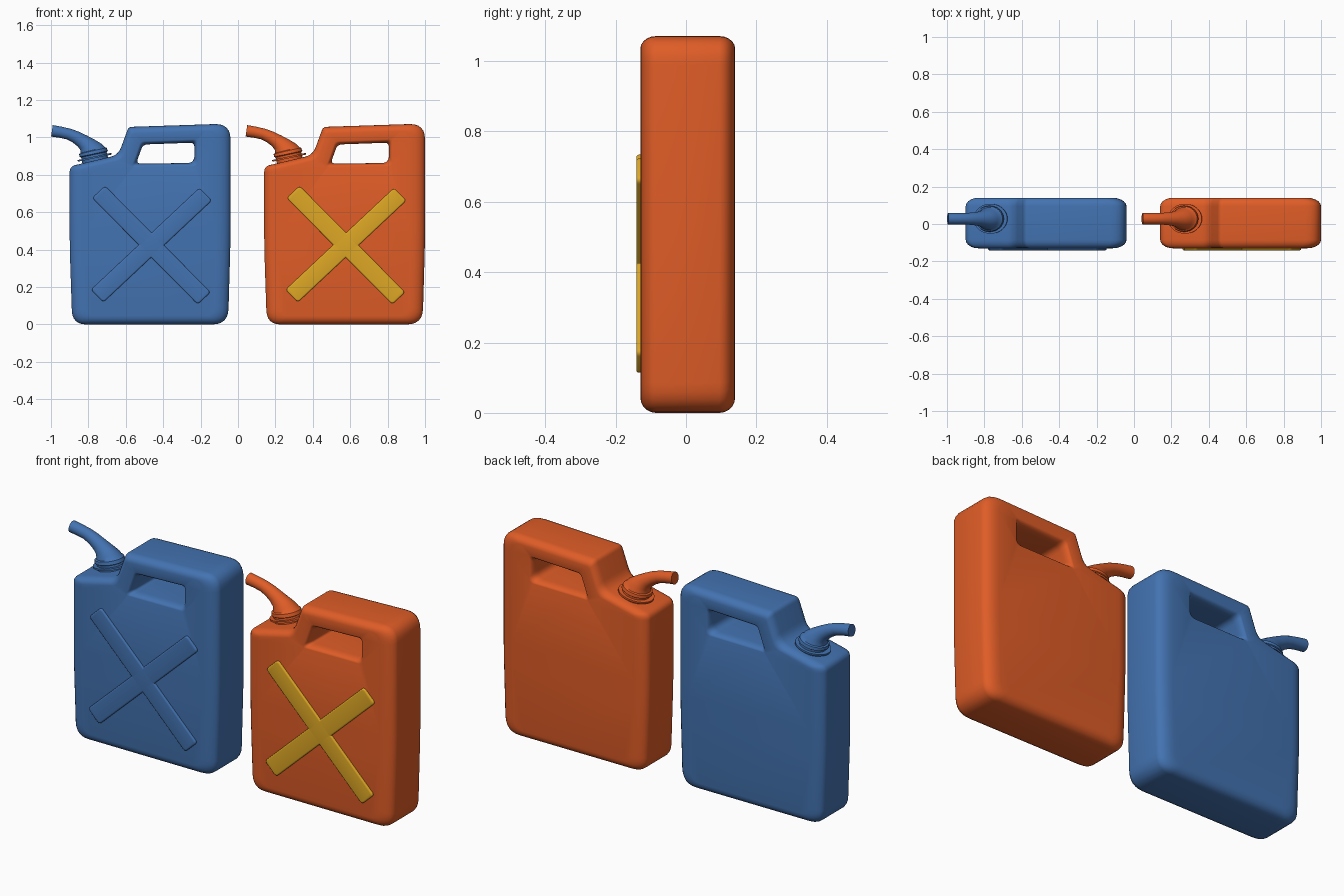
import bpy, bmesh, math
from mathutils import Vector

if "Cube" in bpy.data.objects:
    bpy.data.objects.remove(bpy.data.objects["Cube"])


def material(name, rgb):
    m = bpy.data.materials.new(name)
    m.diffuse_color = (*rgb, 1)
    m.use_nodes = True
    m.node_tree.nodes["Principled BSDF"].inputs["Base Color"].default_value = m.diffuse_color
    return m


BLUE = material("blue", (0.056, 0.171, 0.44))
ORANGE = material("orange", (0.74, 0.108, 0.02))
YELLOW = material("yellow", (0.73, 0.39, 0.018))


def outline(pts, s, steps=6):
    """Rounded closed outline; points are (x, z, corner cut, inset of next edge), s scales the inset."""
    n = len(pts)
    lines = []
    for i in range(n):
        a, b = Vector(pts[i][:2]), Vector(pts[(i + 1) % n][:2])
        d = (b - a).normalized()
        lines.append((a + Vector((-d.y, d.x)) * pts[i][3] * s, d))
    out = []
    for i in range(n):
        (p, d), (q, e) = lines[i - 1], lines[i]
        w = q - p
        c = p + d * ((w.x * e.y - w.y * e.x) / (d.x * e.y - d.y * e.x))
        t = pts[i][2] * (1 - 0.35 * abs(s))
        a, b = c - d * t, c + e * t
        for k in range(steps + 1):
            f = k / steps
            out.append(a * (1 - f) ** 2 + c * 2 * f * (1 - f) + b * f * f)
    return out


def finish(bm, name, mat, dx, angle=35):
    bmesh.ops.recalc_face_normals(bm, faces=bm.faces)
    me = bpy.data.meshes.new(name)
    bm.to_mesh(me)
    bm.free()
    me.materials.append(mat)
    ob = bpy.data.objects.new(name, me)
    ob.location.x = dx
    bpy.context.collection.objects.link(ob)
    bpy.ops.object.select_all(action='DESELECT')
    ob.select_set(True)
    bpy.context.view_layer.objects.active = ob
    bpy.ops.object.shade_smooth_by_angle(angle=math.radians(angle))


def bridge(bm, rings):
    for r0, r1 in zip(rings, rings[1:]):
        n = len(r0)
        for i in range(n):
            j = (i + 1) % n
            bm.faces.new((r0[i], r0[j], r1[j], r1[i]))


def slab(name, loops, y0, y1, edge, mat, dx, segs=5):
    """Slab between y0 and y1 with rounded rims, bounded by an outer loop and optional holes."""
    bm = bmesh.new()
    quarter = [k / segs * math.pi / 2 for k in range(segs + 1)]
    prof = [(y0 + edge * (1 - math.cos(a)), 1 - math.sin(a)) for a in quarter]
    prof += [(y1 - edge * (1 - math.cos(a)), 1 - math.sin(a)) for a in reversed(quarter)]
    caps = [[], []]
    for pts in loops:
        rings = [[bm.verts.new((p.x, y, p.y)) for p in outline(pts, s)] for y, s in prof]
        bridge(bm, rings)
        for cap, ring in zip(caps, (rings[0], rings[-1])):
            cap += [bm.edges.get((ring[i - 1], ring[i])) for i in range(len(ring))]
    for cap, ny in zip(caps, (-1, 1)):
        bmesh.ops.triangle_fill(bm, use_beauty=True, edges=cap, normal=(0, ny, 0))
    finish(bm, name, mat, dx, 40)


# Can silhouette and handle opening, front view
BODY = [(-0.886, 0.0, 0.075, 0.045), (-0.053, 0.0, 0.085, 0.075), (-0.04, 0.45, 0.1, 0.075),
        (-0.04, 1.074, 0.085, 0.035), (-0.585, 1.056, 0.02, 0.03), (-0.64, 0.906, 0.045, 0.03),
        (-0.90, 0.845, 0.03, 0.07), (-0.90, 0.42, 0.1, 0.07)]
HOLE = [(-0.545, 0.86, 0.025, -0.018), (-0.233, 0.863, 0.04, -0.018),
        (-0.233, 0.972, 0.025, -0.018), (-0.508, 0.962, 0.025, -0.018)]

# Raised cross on the front
CROSS = []
centre = Vector((-0.463, 0.424))
arms = [Vector((0.29, 0.272)), Vector((-0.282, 0.284))]
arms += [-a for a in arms]
H = 0.047
for k in range(4):
    a, u, v = arms[k], arms[k].normalized(), arms[(k + 1) % 4].normalized()
    for p, cut in ((a - v * H, 0.018), (a + v * H, 0.018), (u * H + v * H, 0.004)):
        CROSS.append((*(centre + p), cut, 0.008))

# Flange, collar and bent tube: x, z, tilt, radius in x, radius in y
SPOUT = [(-.762, .865, 12, .070, .064), (-.766, .889, 12, .070, .064), (-.766, .889, 12, .092, .080),
         (-.768, .898, 12, .092, .080), (-.768, .898, 12, .070, .064), (-.771, .908, 12, .070, .064),
         (-.772, .912, 12, .078, .070), (-.776, .928, 13, .075, .067), (-.777, .932, 14, .066, .060),
         (-.785, .945, 20, .060, .055), (-.805, .962, 33, .047, .045), (-.834, .982, 48, .038, .037),
         (-.868, 1.002, 62, .033, .033), (-.905, 1.018, 70, .030, .030), (-.95, 1.028, 77, .030, .030),
         (-.995, 1.035, 82, .031, .030)]


def spout(name, mat, dx, sides=32):
    bm = bmesh.new()
    rings = []
    for x, z, tilt, rx, ry in SPOUT:
        t = math.radians(tilt)
        ring = []
        for i in range(sides):
            a = 2 * math.pi * i / sides
            c = rx * math.cos(a)
            ring.append(bm.verts.new((x + c * math.cos(t), 0.028 + ry * math.sin(a), z + c * math.sin(t))))
        rings.append(ring)
    bridge(bm, rings)
    bm.faces.new(rings[0])
    bm.faces.new(rings[-1])
    finish(bm, name, mat, dx)


# Two identical cans side by side
for label, dx, main, accent in (("blue", 0.0, BLUE, BLUE), ("orange", 1.04, ORANGE, YELLOW)):
    slab(label + "_can_body", [BODY, HOLE], -0.13, 0.14, 0.045, main, dx)
    slab(label + "_can_cross", [CROSS], -0.141, -0.115, 0.006, accent, dx, 3)
    spout(label + "_can_spout", main, dx)
